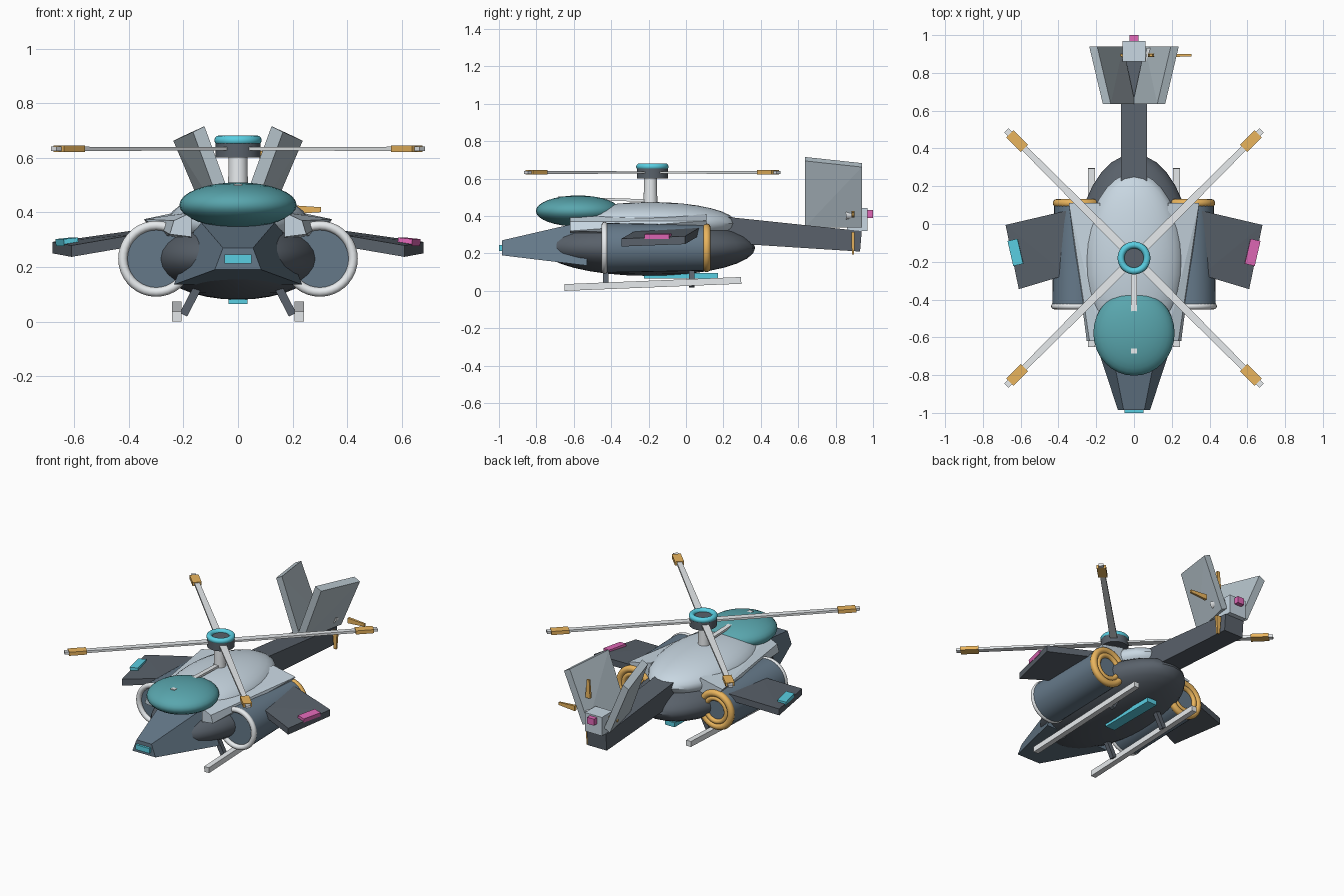
import bpy, bmesh, math
from mathutils import Vector, Matrix

if "Cube" in bpy.data.objects:
    bpy.data.objects.remove(bpy.data.objects["Cube"])


def material(name, r, g, b):
    m = bpy.data.materials.new(name)
    m.diffuse_color = (r, g, b, 1)
    m.use_nodes = True
    m.node_tree.nodes["Principled BSDF"].inputs["Base Color"].default_value = m.diffuse_color
    return m


DARK = material("charcoal", .10, .12, .145)
NAVY = material("navy", .13, .19, .25)
PALE = material("pale_blue", .58, .68, .76)
STEEL = material("steel", .46, .54, .59)
WHITE = material("white", .80, .83, .85)
TEAL = material("teal_glass", .10, .38, .42)
CYAN = material("cyan", .10, .62, .76)
PINK = material("magenta", .76, .14, .48)
ORANGE = material("orange", .82, .46, .11)


def finish(name, mat, smooth=True):
    ob = bpy.context.object
    ob.name = name
    ob.data.materials.append(mat)
    if smooth:
        bpy.ops.object.transform_apply(location=False, rotation=False, scale=True)
        bpy.ops.object.shade_smooth_by_angle(angle=math.radians(35))
    return ob


def ellipsoid(name, loc, radii, mat, seg=32, rings=16):
    bpy.ops.mesh.primitive_uv_sphere_add(segments=seg, ring_count=rings, radius=1, location=loc)
    bpy.context.object.scale = radii
    return finish(name, mat)


def cylinder(name, loc, r1, r2, depth, mat, along_y=False, verts=32):
    rot = (-math.pi / 2, 0, 0) if along_y else (0, 0, 0)
    bpy.ops.mesh.primitive_cone_add(vertices=verts, radius1=r1, radius2=r2, depth=depth,
                                    location=loc, rotation=rot)
    return finish(name, mat)


def torus(name, loc, major, minor, mat, along_y=False):
    rot = (math.pi / 2, 0, 0) if along_y else (0, 0, 0)
    bpy.ops.mesh.primitive_torus_add(major_segments=36, minor_segments=12, major_radius=major,
                                     minor_radius=minor, location=loc, rotation=rot)
    return finish(name, mat)


def solid(name, points, mat):
    """Flat-sided convex block from its corner points."""
    bm = bmesh.new()
    for p in points:
        bm.verts.new(p)
    bmesh.ops.convex_hull(bm, input=bm.verts)
    bmesh.ops.dissolve_limit(bm, angle_limit=.01, verts=bm.verts, edges=bm.edges)
    bmesh.ops.recalc_face_normals(bm, faces=bm.faces)
    me = bpy.data.meshes.new(name)
    bm.to_mesh(me)
    bm.free()
    ob = bpy.data.objects.new(name, me)
    bpy.context.collection.objects.link(ob)
    me.materials.append(mat)
    return ob


def box(name, lo, hi, mat):
    return solid(name, [(x, y, z) for x in (lo[0], hi[0]) for y in (lo[1], hi[1])
                        for z in (lo[2], hi[2])], mat)


def beam(name, a, b, side, wa, ta, wb, tb, mat):
    """Tapered bar from a to b; w is width along side, t the thickness across it."""
    a, b, side = Vector(a), Vector(b), Vector(side).normalized()
    up = (b - a).cross(side).normalized()
    pts = [p + side * (i * w / 2) + up * (j * t / 2)
           for p, w, t in ((a, wa, ta), (b, wb, tb)) for i in (-1, 1) for j in (-1, 1)]
    return solid(name, pts, mat)


# Fuselage, spine and canopy
ellipsoid("hull", (0, -.20, .23), (.31, .57, .15), DARK)
ellipsoid("spine", (0, -.19, .36), (.26, .46, .115), PALE)
ellipsoid("canopy", (0, -.577, .427), (.215, .226, .083), TEAL)
beam("canopy_rib", (0, -.685, .498), (0, -.22, .483), (1, 0, 0), .03, .014, .03, .014, WHITE)

# Wedge nose with lamp
solid("nose", [(s * x, y, z) for s in (-1, 1) for x, y, z in
               ((.055, -.985, .27), (.085, -.985, .19), (.145, -.53, .375), (.235, -.53, .135))], NAVY)
box("nose_lamp", (-.05, -1, .212), (.05, -.96, .245), CYAN)
box("belly_lamp", (-.035, -.225, .065), (.035, .17, .095), CYAN)

# Tail boom, end block and rear lamp
beam("tail_boom", (0, .20, .327), (0, .935, .265), (1, 0, 0), .14, .14, .14, .11, DARK)
box("tail_block", (-.062, .86, .32), (.062, .97, .443), PALE)
box("tail_lamp", (-.025, .96, .39), (.025, 1, .433), PINK)

for s, side in ((-1, "left"), (1, "right")):
    # Engine pods with intake and exhaust rings
    cylinder(side + "_engine", (s * .30, -.16, .23), .133, .122, .54, NAVY, True)
    torus(side + "_intake_ring", (s * .30, -.435, .23), .122, .017, WHITE, True)
    torus(side + "_exhaust_ring", (s * .30, .11, .23), .108, .022, ORANGE, True)
    torus(side + "_exhaust_inner", (s * .30, .112, .23), .076, .016, ORANGE, True)

    # Shoulder fairing between spine and engine
    solid(side + "_shoulder", [(s * x, y, z) for x, y, z in
          ((.17, -.62, .40), (.235, -.62, .37), (.17, -.62, .31), (.25, -.62, .32),
           (.18, .11, .41), (.345, .11, .375), (.18, .11, .29), (.29, .11, .30))], PALE)

    # Stub wing and its lamp
    solid(side + "_wing", [(s * x, y, z + dz) for dz in (0, .042) for x, y, z in
          ((.36, .07, .295), (.68, -.005, .25), (.61, -.345, .237), (.36, -.27, .28))], DARK)
    lamp = box(side + "_wing_lamp", (-.027, -.068, -.013), (.027, .068, .013), CYAN if s < 0 else PINK)
    lamp.location = (s * .627, -.15, .292)
    lamp.rotation_euler = (0, s * math.radians(6), -s * math.radians(13))

    # Leaning tail fin
    solid(side + "_fin", [(s * (x - dx), y, z + dx / 2) for dx in (0, .042) for x, y, z in
          ((.035, .635, .34), (.165, .635, .695), (.237, .94, .662), (.10, .94, .34))], STEEL)

    # Landing skid and struts
    beam(side + "_skid", (s * .225, -.65, .018), (s * .225, .295, .056), (1, 0, 0),
         .035, .036, .035, .036, WHITE)
    for y, end in ((-.43, "front"), (.03, "rear")):
        beam(f"{side}_{end}_strut", (s * .20, y, .025), (s * .135, y, .15), (0, 1, 0),
             .03, .03, .03, .03, DARK)

# Main rotor
C = Vector((0, -.18, .633))
cylinder("rotor_mast", (0, -.19, .52), .038, .034, .18, WHITE)
cylinder("rotor_hub", C, .083, .083, .062, DARK)
torus("rotor_cap_ring", C + Vector((0, 0, .031)), .069, .018, CYAN)
for i in range(4):
    a = math.radians(45 + 90 * i)
    d, n = Vector((math.cos(a), math.sin(a), 0)), Vector((-math.sin(a), math.cos(a), 0))
    beam(f"rotor_blade_{i}", C + d * .05, C + d * .955, n, .045, .012, .03, .016, WHITE)
    beam(f"rotor_tip_{i}", C + d * .82, C + d * .93, n, .055, .024, .055, .024, ORANGE)

# Tail rotor beside the end block
T = Vector((.09, .893, .41))
cylinder("tail_rotor_hub", T, .03, .024, .075, WHITE, True, 20)
for i in range(4):
    a = math.radians(90 * i)
    d, n = Vector((math.cos(a), 0, math.sin(a))), Vector((-math.sin(a), 0, math.cos(a)))
    beam(f"tail_rotor_blade_{i}", T + d * .095, T + d * .215, n, .034, .018, .018, .012, ORANGE)
